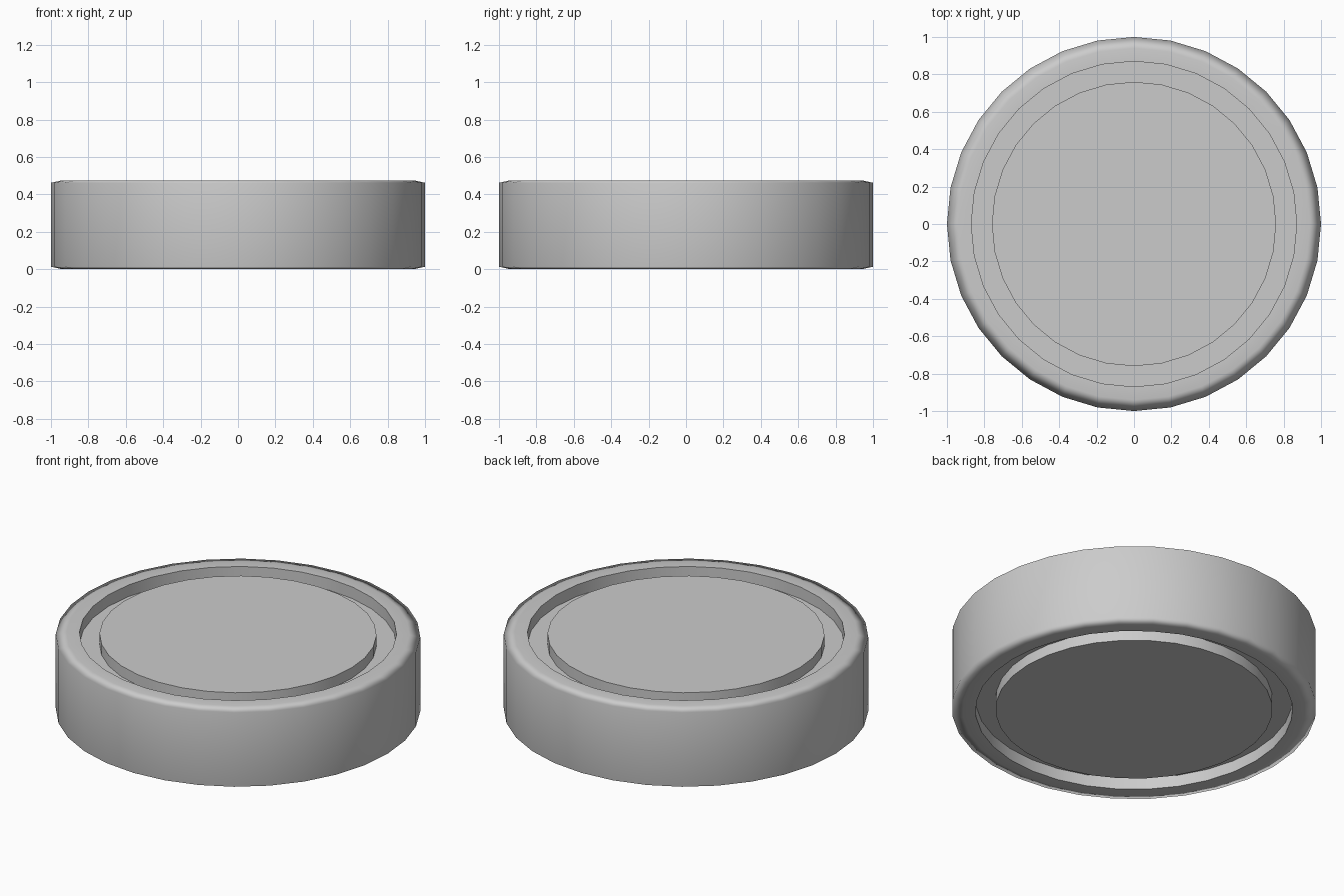
import bpy, bmesh
from math import cos, sin, pi

if "Cube" in bpy.data.objects:
    bpy.data.objects.remove(bpy.data.objects["Cube"])

SIDES = 32
HEIGHT = 0.475

# Upper half of the lathe profile (radius, z); the lower half is its mirror image
upper = [
    (0.76, HEIGHT - 0.005),   # raised centre disc
    (0.76, HEIGHT - 0.07),    # groove floor, inner
    (0.87, HEIGHT - 0.07),    # groove floor, outer
    (0.87, HEIGHT),           # rim, inner edge
    (0.94, HEIGHT),           # start of the rim bevel
    (1.00, HEIGHT - 0.013),   # outer wall
]
profile = upper + [(r, HEIGHT - z) for r, z in reversed(upper)]

# Round body with grooved faces
bm = bmesh.new()
rings = [[bm.verts.new((r * cos(2 * pi * i / SIDES), r * sin(2 * pi * i / SIDES), z))
          for i in range(SIDES)] for r, z in profile]
for a, b in zip(rings, rings[1:]):
    for i in range(SIDES):
        j = (i + 1) % SIDES
        bm.faces.new((a[i], b[i], b[j], a[j]))
bm.faces.new(rings[0])
bm.faces.new(rings[-1][::-1])
bmesh.ops.recalc_face_normals(bm, faces=bm.faces)

# Smooth shading, with crisp edges around the grooves
for f in bm.faces:
    f.smooth = True
for (r, z), ring in zip(profile, rings):
    if r < 0.9:
        for i in range(SIDES):
            bm.edges.get((ring[i], ring[(i + 1) % SIDES])).smooth = False

mesh = bpy.data.meshes.new("grooved_disc")
bm.to_mesh(mesh)
bm.free()
disc = bpy.data.objects.new("grooved_disc", mesh)
bpy.context.collection.objects.link(disc)

# Weighted normals keep the wall even and roll the shading over the bevel
mod = disc.modifiers.new("weighted_normals", 'WEIGHTED_NORMAL')
mod.keep_sharp = True
